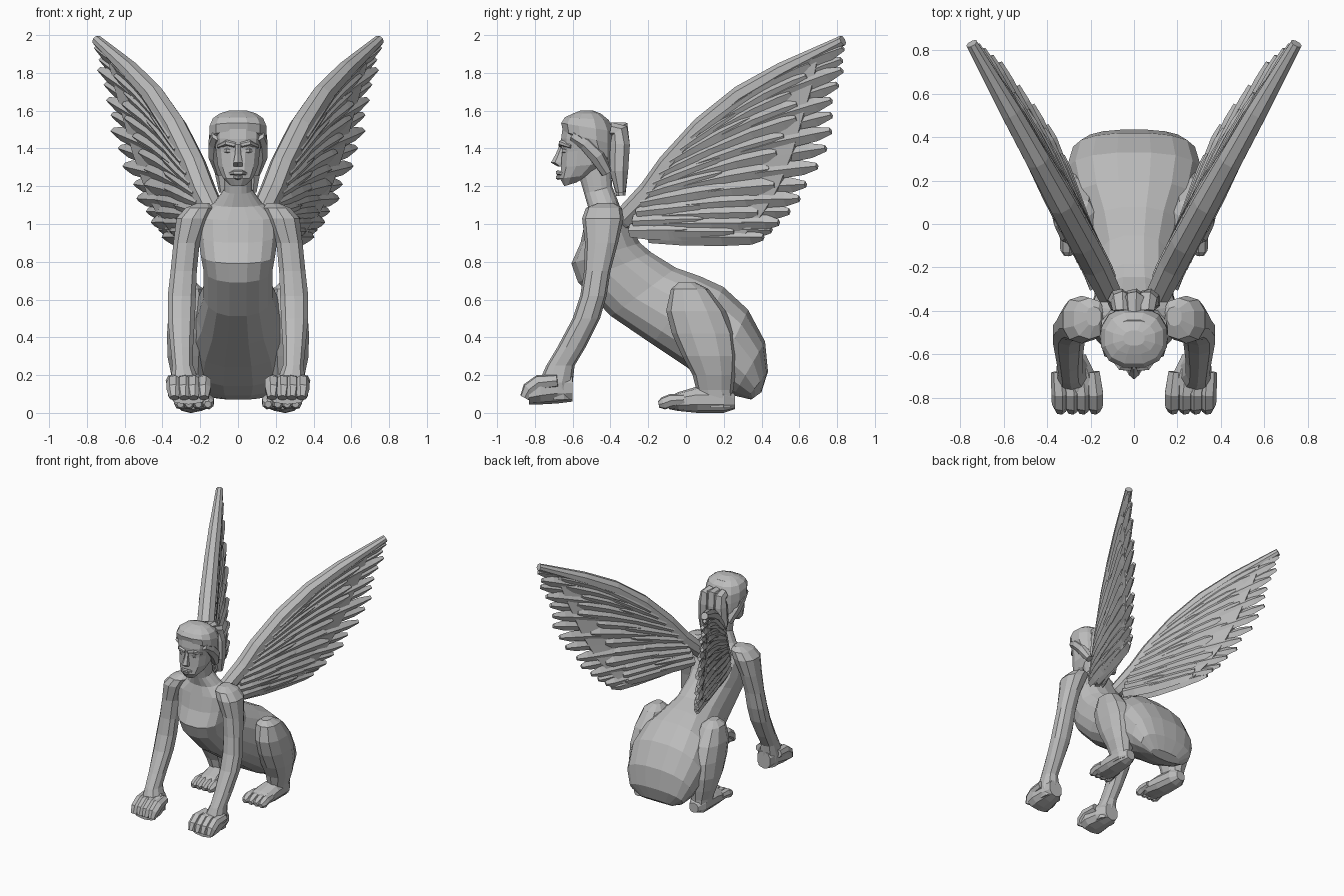
import bpy, bmesh, math, random
from mathutils import Vector

random.seed(4)
old = bpy.data.objects.get("Cube")
if old:
    bpy.data.objects.remove(old)

stone = bpy.data.materials.new("grey stone")
stone.use_nodes = True
GREY = (0.5, 0.5, 0.5, 1)
stone.diffuse_color = GREY
stone.node_tree.nodes["Principled BSDF"].inputs["Base Color"].default_value = GREY


def loft(name, strips, mirror=False):
    """Skin one or more lists of rings into a single flat-shaded object."""
    bm = bmesh.new()
    for rings in strips:
        rows = [[bm.verts.new(p) for p in r] for r in rings]
        n = len(rows[0])
        for a, b in zip(rows, rows[1:]):
            for i in range(n):
                j = (i + 1) % n
                bm.faces.new((a[i], a[j], b[j], b[i]))
        bm.faces.new(rows[0])
        bm.faces.new(rows[-1])
    bmesh.ops.recalc_face_normals(bm, faces=bm.faces)
    mesh = bpy.data.meshes.new(name)
    bm.to_mesh(mesh)
    bm.free()
    mesh.materials.append(stone)
    ob = bpy.data.objects.new(name, mesh)
    bpy.context.collection.objects.link(ob)
    if mirror:
        ob.modifiers.new("Mirror", 'MIRROR').use_mirror_merge = False


def ring(c, u, v, n=10, power=0.85):
    out = []
    for k in range(n):
        a = 2 * math.pi * (k + 0.5) / n
        ca, sa = math.cos(a), math.sin(a)
        out.append(c + u * math.copysign(abs(ca) ** power, ca)
                   + v * math.copysign(abs(sa) ** power, sa))
    return out


def profile_ring(back, front, w, n=16):
    """Ring across x between a back and a front (y, z) outline point."""
    b, f = Vector((0, *back)), Vector((0, *front))
    return ring((b + f) / 2, Vector((w, 0, 0)), (b - f) / 2, n)


def level_ring(z, y0, y1, x0, x1, n=10):
    return ring(Vector(((x0 + x1) / 2, (y0 + y1) / 2, z)),
                Vector(((x1 - x0) / 2, 0, 0)), Vector((0, (y1 - y0) / 2, 0)), n)


def upright_ring(y, x0, x1, z0, z1, n=10):
    return ring(Vector(((x0 + x1) / 2, y, (z0 + z1) / 2)),
                Vector(((x1 - x0) / 2, 0, 0)), Vector((0, 0, (z1 - z0) / 2)), n)


def tube(pts, radii, n=7):
    pts = [Vector(p) for p in pts]
    rings = []
    for i, (p, r) in enumerate(zip(pts, radii)):
        d = (pts[min(i + 1, len(pts) - 1)] - pts[max(i - 1, 0)]).normalized()
        side = d.cross(Vector((0, 0, 1)) if abs(d.z) < 0.9 else Vector((0, 1, 0))).normalized()
        rings.append(ring(p, side * r, d.cross(side) * r, n, 1))
    return rings


def along(points, t):
    """Point at 0..1 along an evenly timed polyline."""
    f = min(max(t, 0), 1) * (len(points) - 1)
    i = min(int(f), len(points) - 2)
    return Vector(points[i]).lerp(Vector(points[i + 1]), f - i)


def height_at(points, x):
    for (a, b), (c, d) in zip(points, points[1:]):
        if x <= c:
            break
    return b + (d - b) * (max(x, points[0][0]) - a) / (c - a)


# Torso, from neck down to rump
loft("torso", [[profile_ring(*r) for r in (
    ((-.40, 1.38), (-.57, 1.26), .075), ((-.39, 1.2), (-.54, 1.16), .075),
    ((-.36, 1.125), (-.52, 1.09), .13), ((-.34, 1.07), (-.535, 1.02), .22),
    ((-.30, 1.0), (-.56, .9), .215), ((-.24, .9), (-.61, .79), .20),
    ((-.18, .85), (-.575, .69), .185), ((-.05, .77), (-.40, .51), .185),
    ((.08, .725), (-.18, .36), .225), ((.2, .67), (0, .24), .285),
    ((.33, .55), (.14, .14), .315), ((.42, .38), (.25, .09), .285),
    ((.435, .22), (.32, .075), .235), ((.4, .11), (.345, .07), .14))]])

# Arms
loft("arm", [[level_ring(*r) for r in (
    (1.11, -.47, -.38, .15, .22), (1.085, -.53, -.34, .13, .28),
    (1.03, -.55, -.33, .15, .33), (.9, -.535, -.36, .2, .345),
    (.75, -.54, -.4, .215, .36), (.62, -.56, -.42, .22, .375),
    (.5, -.6, -.455, .225, .375), (.35, -.68, -.53, .235, .36),
    (.25, -.74, -.59, .235, .35), (.16, -.78, -.6, .2, .36),
    (.07, -.74, -.6, .2, .345))]], True)

# Hands with curled fingers
loft("palm", [[upright_ring(*r) for r in (
    (-.6, .22, .34, .06, .2), (-.68, .18, .36, .05, .22),
    (-.77, .15, .375, .045, .195), (-.83, .155, .37, .045, .16))]], True)
loft("fingers", [tube([(x + .01, -.68, .17), (x, -.78, .16), (x, -.83, .125), (x, -.855, .08)],
                      [.035, .042, .04, .026]) for x in (.18, .235, .285, .338)], True)

# Folded hind legs
loft("hind_leg", [[level_ring(*r) for r in (
    (.69, -.04, .05, .22, .29), (.655, -.08, .12, .18, .34),
    (.54, -.105, .21, .16, .372), (.42, -.075, .26, .16, .38),
    (.3, -.02, .27, .17, .378), (.2, .035, .26, .18, .357),
    (.12, .055, .25, .19, .33), (.03, .08, .25, .19, .32))]], True)
loft("foot", [[upright_ring(*r) for r in (
    (.26, .21, .29, .02, .1), (.2, .18, .325, 0, .14), (.06, .16, .33, 0, .14),
    (-.04, .14, .33, .01, .11), (-.09, .15, .32, .02, .085))]], True)
loft("toes", [tube([(x, -.01, .07), (x, -.08, .065), (x, -.12, .05), (x, -.145, .045)],
                   [.03, .036, .034, .018]) for x in (.16, .21, .26, .305)], True)

# Head
loft("head", [[profile_ring((b, z + .02), (f, z), w, 12) for z, f, b, w in (
    (1.2, -.645, -.58, .045), (1.24, -.67, -.5, .085), (1.3, -.665, -.42, .11),
    (1.38, -.66, -.41, .12), (1.45, -.665, -.41, .13), (1.52, -.655, -.41, .135),
    (1.56, -.61, -.44, .1))]])
nose = [level_ring(z, y, -.62, -w, w, 6) for z, y, w in (
    (1.42, -.668, .014), (1.37, -.69, .018), (1.325, -.715, .028), (1.305, -.68, .026))]
loft("nose", [nose])
loft("lips", [tube([(-.05, -.645, 1.265), (-.02, -.678, 1.272), (.02, -.678, 1.272), (.05, -.645, 1.265)],
                   [.006, .014, .014, .006], 6),
              tube([(-.04, -.645, 1.252), (0, -.677, 1.247), (.04, -.645, 1.252)], [.006, .014, .006], 6)])
loft("brow", [tube([(.015, -.662, 1.418), (.06, -.66, 1.43), (.105, -.61, 1.41)], [.014, .016, .01], 6)], True)
loft("eye", [tube([(.025, -.652, 1.385), (.055, -.646, 1.39), (.09, -.61, 1.385)], [.006, .015, .006], 6)], True)

# Swept-back hair, side rolls and the hanging tail
loft("hair_cap", [[profile_ring((b, zb), (f, zf), w, 12) for zb, b, zf, f, w in (
    (1.27, -.41, 1.38, -.52, .105), (1.34, -.39, 1.44, -.58, .145), (1.42, -.38, 1.49, -.655, .157),
    (1.49, -.38, 1.535, -.665, .155), (1.55, -.405, 1.565, -.645, .137),
    (1.585, -.45, 1.585, -.6, .1), (1.6, -.49, 1.6, -.56, .05))]])
loft("side_roll", [tube([(.11, -.6, 1.47), (.118, -.53, 1.43), (.113, -.47, 1.36), (.09, -.42, 1.27)],
                        [.03, .042, .045, .03])], True)
loft("hair_tail", [tube([(x, -.40, 1.5), (x, -.352, 1.51 - abs(x) * .3), (x * 1.15, -.35, 1.42),
                         (x * 1.3, -.355, 1.28), (x * 1.3, -.345, 1.15 + abs(x) * .3)],
                        [.04, .05, .054, .05, .025]) for x in (-.058, 0, .058)])

# Wing outlines in side elevation: leading edge, feather roots, feather tips
LEAD = [(-.34, 1.08), (-.2, 1.22), (-.1, 1.36), (.08, 1.56), (.28, 1.73), (.5, 1.86), (.84, 2.0)]
ROOTS = [(.1, 1.5), (-.08, 1.28), (-.19, 1.1), (-.26, .93)]
TIPS = [(.855, 1.94), (.84, 1.8), (.79, 1.61), (.73, 1.4), (.64, 1.18), (.53, 1.02), (.43, .93)]
LOW_X = [(-.3, .14), (-.1, .21), (.1, .27), (.345, .34), (.45, .39), (.9, .6)]
OUT = Vector((.87, -.48, 0))


def wing_point(y, z, off=0):
    """Lift a side-elevation point onto the twisted wing surface."""
    h = min(max((z - .9) / (height_at(LEAD, y) - .9), 0), 1) ** .7
    x = height_at(LOW_X, y) * (1 - h) + (.1 + (y + .33) * .56) * h
    return Vector((x, y, z)) + OUT * off


def feather_line(t, s):
    a, b = along(ROOTS, t), along(TIPS, t)
    p = a.lerp(b, s)
    across = Vector((-(b - a).y, (b - a).x)).normalized()
    return p + across * math.sin(math.pi * s) * .05 * (1 - t), across


def feather(t, s0, s1, half, off, thick):
    rings = []
    for k, w in ((0, .7), (.3, 1), (.65, 1.05), (.9, .9), (1, .4)):
        p, across = feather_line(t, s0 + (s1 - s0) * k)
        lift = off * (1 - .5 * k)
        e = thick * (.4 + .6 * w)
        a, b = p + across * half * w, p - across * half * w
        rings.append([wing_point(*a, lift), wing_point(*p, lift + e),
                      wing_point(*b, lift), wing_point(*p, lift - e)])
    return rings


# Thin core that the feathers overlap
core = []
for i in range(15):
    line = [feather_line(i / 14, .82 * j / 6)[0] for j in range(7)]
    core.append([wing_point(*p, .02) for p in line] + [wing_point(*p, -.02) for p in reversed(line)])
loft("wing_core", [core], True)

# Long flight feathers, then two rows of shorter ones on each face
loft("flight_feathers", [feather(i / 14, .1, 1 + random.uniform(-.04, .02), .044,
                                 .012 * (-1) ** i, .026) for i in range(15)], True)
for name, count, s0, s1, off in (("middle_feathers", 13, .04, .72, .032),
                                 ("short_feathers", 10, -.04, .42, .048)):
    loft(name, [feather((i + .3) / count, s0, s1 + random.uniform(-.08, .08), .05, off * side, .026)
                for i in range(count) for side in (-1, 1)], True)

# Leading edge of the wing, rooted in the shoulder blade
edge = [wing_point(y + .015, z - .05) for y, z in LEAD]
edge[-1] = wing_point(.83, 1.972)
loft("wing_edge", [tube([(.09, -.38, 1.0)] + edge, [.05, .06, .068, .068, .066, .058, .05, .028], 8)], True)
